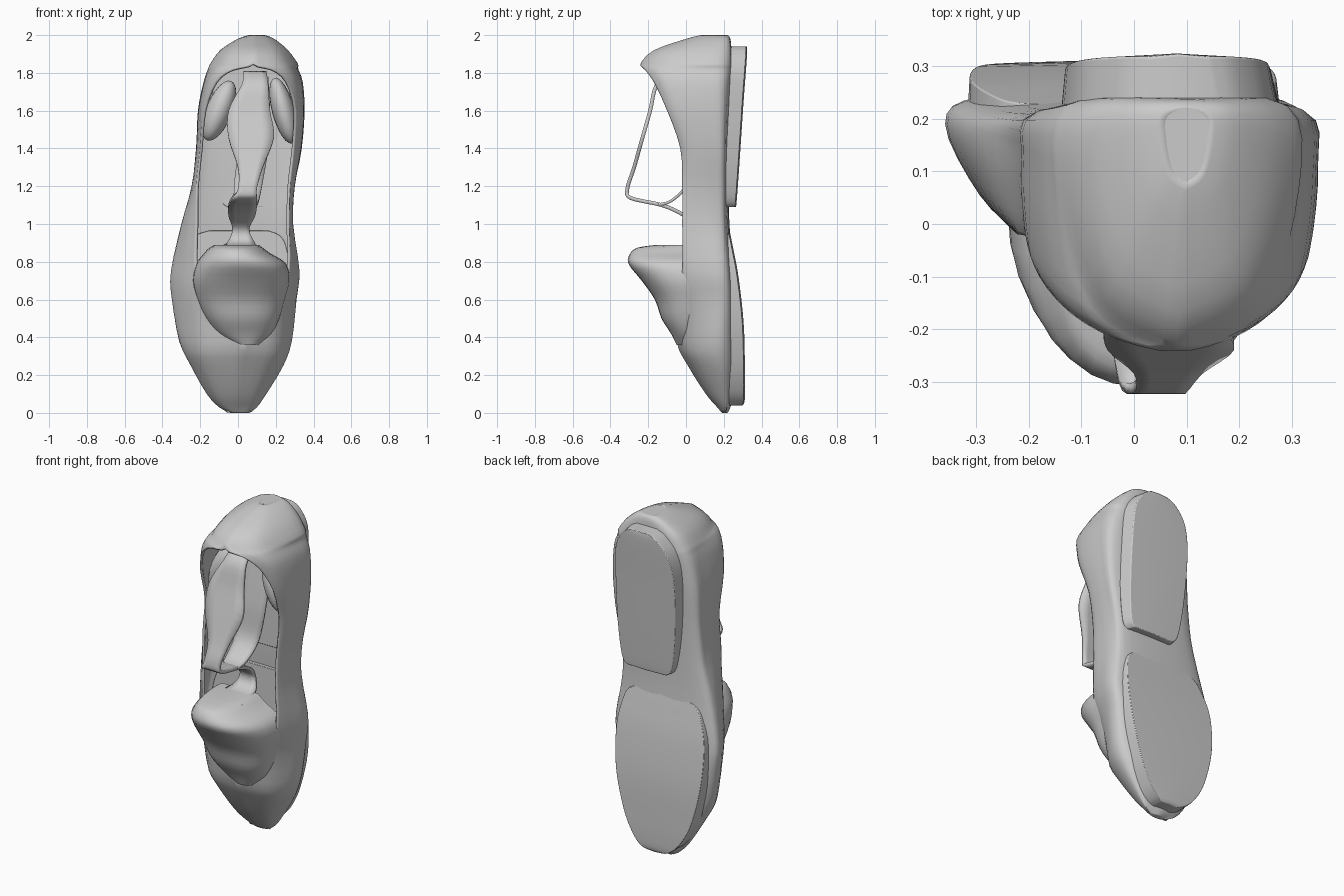
import bpy, bmesh, math
from mathutils import Vector

if "Cube" in bpy.data.objects:
    bpy.data.objects.remove(bpy.data.objects["Cube"])


def smooth_rows(rows, steps):
    """Catmull-Rom interpolation of a list of number tuples."""
    pts = [Vector(r) for r in rows]
    out = []
    for i in range(len(pts) - 1):
        a, b = pts[max(i - 1, 0)], pts[i]
        c, d = pts[i + 1], pts[min(i + 2, len(pts) - 1)]
        for k in range(steps):
            t = k / steps
            out.append(b + (c - a) * (t / 2)
                       + (a * 2 - b * 5 + c * 4 - d) * (t * t / 2)
                       + (b * 3 - a - c * 3 + d) * (t ** 3 / 2))
    return out + [pts[-1]]


def finish(ob):
    bpy.ops.object.select_all(action='DESELECT')
    ob.select_set(True)
    bpy.context.view_layer.objects.active = ob
    bpy.ops.object.shade_smooth_by_angle(angle=math.radians(40))


def loft(name, sections, closed=True, caps=True, thickness=0, bevel=0):
    """Skin a stack of equally long sections."""
    bm = bmesh.new()
    rings = [[bm.verts.new(p) for p in s] for s in sections]
    n = len(rings[0])
    for r, s in zip(rings, rings[1:]):
        for i in range(n if closed else n - 1):
            j = (i + 1) % n
            bm.faces.new((r[i], r[j], s[j], s[i]))
    if caps:
        bm.faces.new(rings[0][::-1])
        bm.faces.new(rings[-1])
    bmesh.ops.remove_doubles(bm, verts=bm.verts, dist=0.0005)
    bmesh.ops.recalc_face_normals(bm, faces=bm.faces)
    mesh = bpy.data.meshes.new(name)
    bm.to_mesh(mesh)
    bm.free()
    ob = bpy.data.objects.new(name, mesh)
    bpy.context.collection.objects.link(ob)
    if thickness:
        m = ob.modifiers.new("thickness", 'SOLIDIFY')
        m.thickness, m.offset = thickness, -1
    if bevel:
        m = ob.modifiers.new("bevel", 'BEVEL')
        m.width, m.segments, m.limit_method = bevel, 2, 'ANGLE'
    finish(ob)
    return ob


# Upper: z, left, right, left rim, right rim, rim y, back y
upper_rows = [
    (0.00, -.04, .06, .01, .01, .19, .22),
    (0.03, -.10, .10, 0, 0, .165, .235),
    (0.10, -.165, .15, 0, 0, .105, .25),
    (0.25, -.25, .24, 0, 0, .01, .26),
    (0.38, -.31, .285, .02, .02, -.05, .26),
    (0.60, -.35, .31, -.17, .20, -.04, .26),
    (0.75, -.355, .325, -.22, .27, -.02, .25),
    (1.00, -.30, .29, -.22, .27, -.02, .23),
    (1.20, -.245, .30, -.22, .275, -.02, .225),
    (1.40, -.22, .335, -.20, .295, -.03, .225),
    (1.60, -.21, .35, -.18, .305, -.10, .23),
    (1.75, -.18, .34, -.12, .26, -.17, .235),
    (1.82, -.155, .315, -.03, .18, -.22, .24),
    (1.85, -.14, .31, .08, .08, -.24, .24),
    (1.92, -.09, .26, .085, .085, -.17, .24),
    (1.98, 0, .19, .09, .09, 0, .235),
    (2.00, .06, .14, .10, .10, .08, .22),
]


def upper_section(row):
    z, xl, xr, rl, rr, yr, yb = row
    if rl > rr:
        rl = rr = (rl + rr) / 2
    # Straighter, lower-slung walls at the forefoot, boxier at the heel
    h = min(max((z - .8) / .5, 0), 1)
    toe = min(max((z - .3) / .35, 0), 1) * (1 - h)
    yw, c = yr + (.65 + .12 * toe) * (yb - yr), (xl + xr) / 2
    corner = .80 + .10 * h

    def side(x, r):
        return [(r, yr),
                (r + (.68 - .13 * toe) * (x - r), yr + (.27 + .1 * toe) * (yw - yr)),
                (x, yw), (c + corner * (x - c), yb - .015)]
    pts = side(xl, rl) + [(c, yb)] + side(xr, rr)[::-1]
    return [(p[0], p[1], z) for p in smooth_rows(pts, 4)]


loft("shoe_upper", [upper_section(r) for r in smooth_rows(upper_rows, 3)],
     closed=False, caps=False, thickness=.014)

# Pieces closing the toe and heel ends
for name, row in (("toe_tip", upper_rows[0]), ("heel_tip", upper_rows[-1])):
    s = upper_section(row)[:-1]
    inward = .01 if row[0] < 1 else -.01
    loft(name, [s, [(x, y, z + inward) for x, y, z in s]])


# Soles: z, left, right, outer y
def sole(name, rows, y_in, flare):
    sections = []
    for z, xl, xr, yb in smooth_rows(rows, 4):
        m = (xl + xr) / 2
        sections.append([(xl - flare * .4, y_in, z), (xl, yb - .006, z),
                         (m, yb, z), (xr, yb - .006, z),
                         (xr + flare, y_in, z)])
    loft(name, sections, bevel=.012)


sole("front_sole", [
    (.04, -.05, .05, .30), (.06, -.10, .09, .31), (.12, -.165, .14, .313),
    (.25, -.24, .20, .312), (.48, -.30, .255, .305), (.72, -.31, .27, .278),
    (.88, -.265, .245, .248), (.94, -.22, .21, .236), (.965, -.15, .15, .232)],
    .20, .01)
sole("heel_block", [
    (1.09, -.05, .21, .265), (1.14, -.09, .24, .27), (1.35, -.12, .258, .285),
    (1.65, -.13, .258, .305), (1.82, -.10, .245, .318),
    (1.91, -.03, .19, .324), (1.94, .03, .14, .323)], .21, .02)

# Puffed vamp fold: z, left, right, front y
puff_rows = [
    (.36, -.02, .12, -.05), (.42, -.11, .18, -.08), (.50, -.17, .22, -.13),
    (.60, -.215, .25, -.165), (.70, -.24, .275, -.235), (.79, -.22, .255, -.305),
    (.845, -.18, .17, -.295), (.875, -.15, .13, -.255), (.89, -.12, .11, -.15)]
puff = []
for z, xl, xr, yf in smooth_rows(puff_rows, 3):
    ring = []
    for i in range(17):
        a = math.pi * i / 16
        cx = math.copysign(abs(math.cos(a)) ** .9, math.cos(a))
        ring.append(((xl + xr) / 2 + (xr - xl) / 2 * cx,
                     .03 + (yf - .03) * math.sin(a) ** .85, z))
    puff.append(ring)
loft("vamp_fold", puff)


# Strap ribbons: y, z, left, right
def ribbon(name, rows, thickness):
    loft(name, [[(r[2] + (r[3] - r[2]) * k / 4, r[0], r[1]) for k in range(5)]
                for r in smooth_rows(rows, 4)],
         closed=False, caps=False, thickness=thickness)


ribbon("front_strap", [
    (-.08, 1.81, .03, .15), (-.165, 1.74, .02, .16), (-.20, 1.60, -.05, .17),
    (-.24, 1.46, -.05, .19), (-.285, 1.30, 0, .13), (-.32, 1.19, 0, .10),
    (-.30, 1.13, -.03, .10), (-.13, 1.09, -.05, .10), (-.02, 1.04, -.05, .09),
    (.06, .97, -.03, .06), (.03, .90, -.06, .09), (-.12, .88, -.12, .11)], .02)
ribbon("inner_strap", [
    (.08, 1.78, .03, .16), (.05, 1.60, 0, .17), (.02, 1.40, 0, .16),
    (0, 1.22, -.02, .13), (-.08, 1.13, -.02, .11), (-.15, 1.11, 0, .10)], .015)


# Collar padding
def pad(name, loc, size, tilt):
    bpy.ops.mesh.primitive_uv_sphere_add(
        segments=20, ring_count=12, location=loc,
        rotation=(0, math.radians(tilt), 0))
    ob = bpy.context.object
    ob.name = name
    ob.scale = size
    finish(ob)


pad("left_collar_pad", (-.10, .02, 1.60), (.07, .09, .17), 22)
pad("right_collar_pad", (.24, .02, 1.60), (.06, .09, .18), -15)
